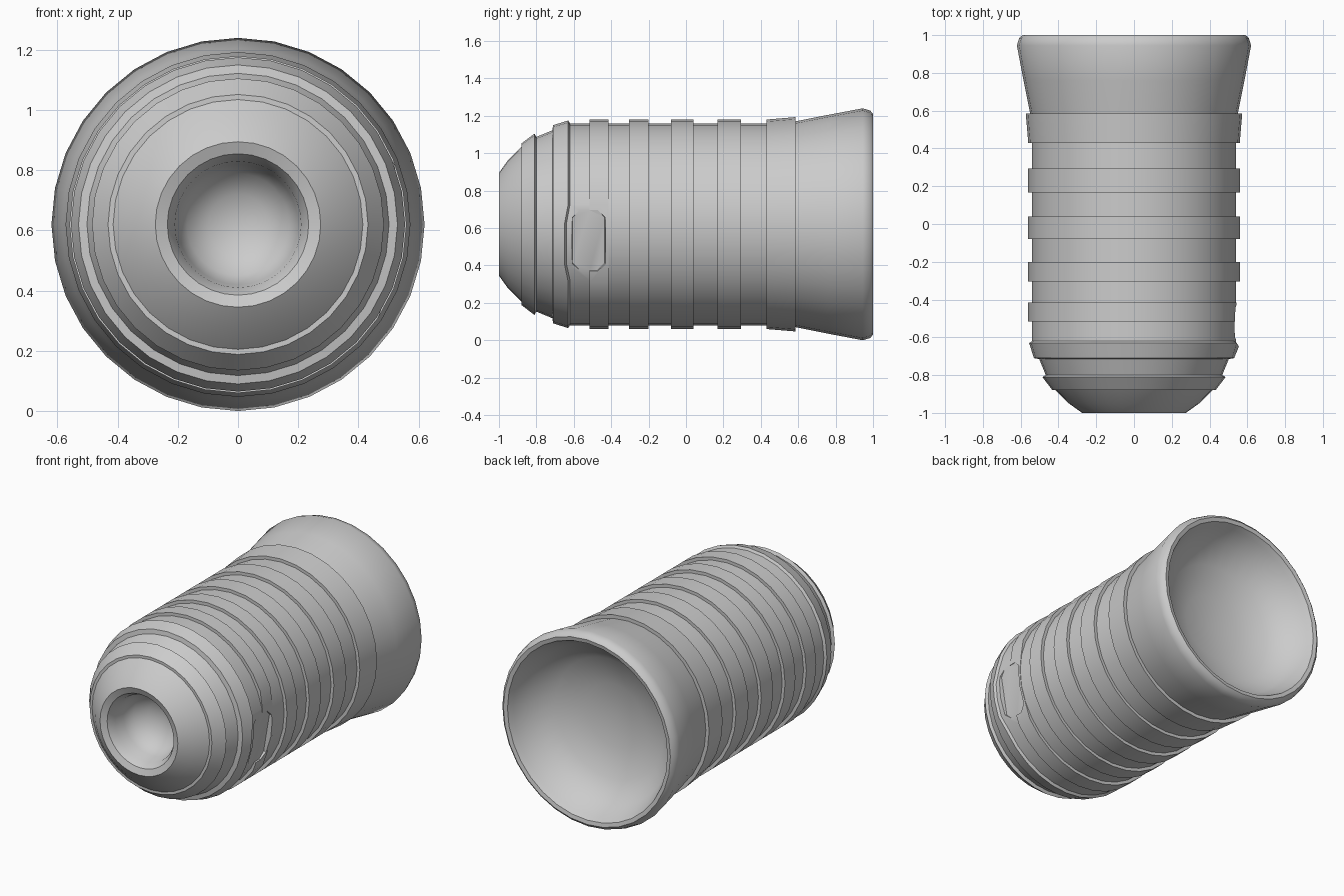
import bpy, bmesh, math
from mathutils import Matrix, Vector

if "Cube" in bpy.data.objects:
    bpy.data.objects.remove(bpy.data.objects["Cube"])

ZC, SEG = 0.62, 32
TILT = math.radians(-9.5)   # the side pad sits slightly below the axis

# Lathe profile (y, radius): front recess, lip and stepped nose
profile = [(-0.74, 0), (-0.76, 0.10), (-0.81, 0.17), (-0.87, 0.20), (-0.94, 0.21),
           (-0.985, 0.235), (-1.0, 0.275), (-0.95, 0.345), (-0.88, 0.415),
           (-0.88, 0.432), (-0.81, 0.485), (-0.80, 0.467), (-0.715, 0.502),
           (-0.71, 0.53), (-0.63, 0.555), (-0.62, 0.54)]
# Grip ribs
for a, b in [(-0.515, -0.415), (-0.305, -0.2), (-0.08, 0.04), (0.168, 0.295)]:
    profile += [(a, 0.54), (a, 0.56), (b, 0.56), (b, 0.54)]
# Last rib, flared rear and dished back
profile += [(0.43, 0.54), (0.43, 0.56), (0.585, 0.573), (0.585, 0.55), (0.76, 0.585),
            (0.945, 0.62), (0.985, 0.608), (1.0, 0.59), (0.995, 0.565), (0.96, 0.548),
            (0.86, 0.50), (0.77, 0.38), (0.72, 0.2), (0.70, 0)]

bm = bmesh.new()
rings = []
for y, r in profile:
    if r == 0:
        rings.append([bm.verts.new((0, y, ZC))] * SEG)
        continue
    ring = []
    for i in range(SEG):
        a = 2 * math.pi * i / SEG
        d = abs((a - TILT + math.pi) % (2 * math.pi) - math.pi)
        yy, rr = y, r
        # Around the side pad the first rib fades and the collar bends forward
        if d < 0.40 and -0.52 < y < -0.41:
            rr = min(r, 0.543)
        if d < 0.33 and -0.635 < y < -0.615:
            yy = y - 0.02
        ring.append(bm.verts.new((rr * math.cos(a), yy, ZC + rr * math.sin(a))))
    rings.append(ring)
for p, q in zip(rings, rings[1:]):
    for i in range(SEG):
        j = (i + 1) % SEG
        bm.faces.new(list(dict.fromkeys((p[i], p[j], q[j], q[i]))))
bmesh.ops.recalc_face_normals(bm, faces=bm.faces)
mesh = bpy.data.meshes.new("grip_body")
bm.to_mesh(mesh)
bm.free()
body = bpy.data.objects.new("grip_body", mesh)
bpy.context.collection.objects.link(body)

# Tapered octagonal cutter for the side pad
outline = [(sy * y, sz * z) for sy, sz, pts in
           [(1, 1, [(0.09, 0.13), (0.05, 0.172)]), (-1, 1, [(0.05, 0.172), (0.09, 0.13)]),
            (-1, -1, [(0.09, 0.13), (0.05, 0.172)]), (1, -1, [(0.05, 0.172), (0.09, 0.13)])]
           for y, z in pts]
bm = bmesh.new()
rot = Matrix.Rotation(-TILT, 3, 'Y')


def cutter_ring(x, grow):
    return [bm.verts.new(rot @ Vector((x, y * grow, z * grow)) + Vector((0, -0.52, ZC)))
            for y, z in outline]


low, high = cutter_ring(0.513, 0.95), cutter_ring(0.60, 1.12)
bm.faces.new(low)
bm.faces.new(high)
for i in range(8):
    j = (i + 1) % 8
    bm.faces.new((low[i], low[j], high[j], high[i]))
bmesh.ops.recalc_face_normals(bm, faces=bm.faces)
cmesh = bpy.data.meshes.new("pad_cutter")
bm.to_mesh(cmesh)
bm.free()
cutter = bpy.data.objects.new("pad_cutter", cmesh)
bpy.context.collection.objects.link(cutter)
cutter.hide_render = True

mod = body.modifiers.new("side_pad", 'BOOLEAN')
mod.operation = 'DIFFERENCE'
mod.solver = 'EXACT'
mod.object = cutter
bpy.context.view_layer.objects.active = body
body.select_set(True)
bpy.ops.object.modifier_apply(modifier=mod.name)
bpy.data.objects.remove(cutter)
bpy.ops.object.shade_smooth_by_angle(angle=math.radians(35))
